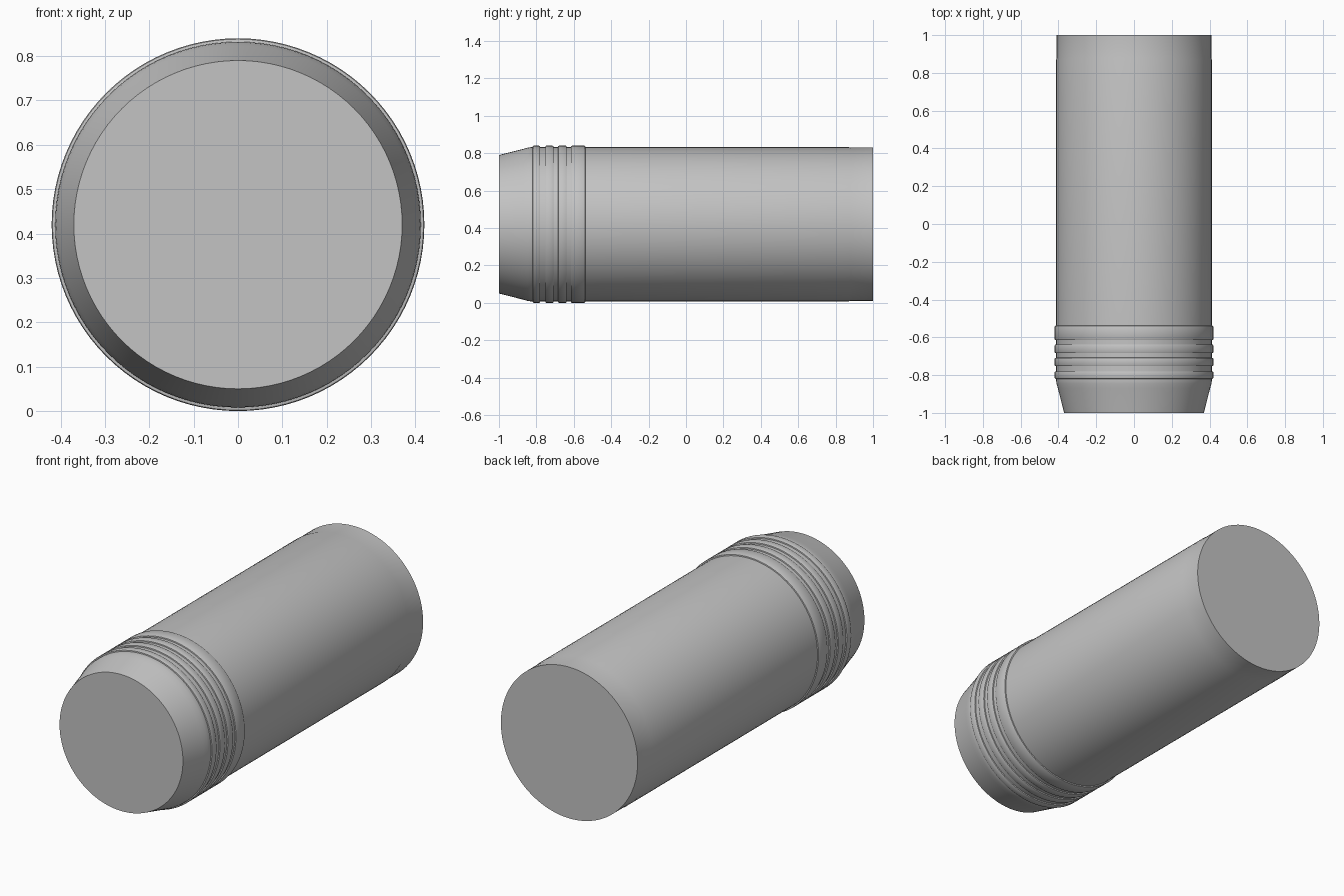
import bpy, bmesh, math
from mathutils import Matrix, Vector

default = bpy.data.objects.get("Cube")
if default:
    bpy.data.objects.remove(default, do_unlink=True)

SIDES = 96
BODY, RING, BEVEL = 0.412, 0.42, 0.005

grey = bpy.data.materials.new("plain_grey")
grey.use_nodes = True
colour = (0.55, 0.55, 0.55, 1)
grey.diffuse_color = colour
grey.node_tree.nodes["Principled BSDF"].inputs["Base Color"].default_value = colour

# Profile as (radius, y): closed nose, rounded taper, raised bands, long body
profile = [(0, -1), (0.37, -1), (0.403, -0.87), (0.410, -0.845), (BODY, -0.83)]
for start, end in [(-0.82, -0.78), (-0.752, -0.708), (-0.684, -0.638), (-0.615, -0.538)]:
    profile += [(BODY, start), (RING - 0.002, start + 0.001), (RING, start + BEVEL),
                (RING, end - BEVEL), (RING - 0.002, end - 0.001), (BODY, end)]
profile += [(BODY, 0.87), (0.41, 0.88), (0.41, 1), (0, 1)]

# Spin the profile around the long axis
bm = bmesh.new()
verts = [bm.verts.new((r, y, 0)) for r, y in profile]
edges = [bm.edges.new(pair) for pair in zip(verts, verts[1:])]
bmesh.ops.spin(bm, geom=verts + edges, cent=(0, 0, 0), axis=(0, 1, 0),
               angle=math.tau, steps=SIDES, use_duplicate=False)
bmesh.ops.remove_doubles(bm, verts=bm.verts, dist=0.0004)
bmesh.ops.recalc_face_normals(bm, faces=bm.faces)
bmesh.ops.transform(bm, matrix=Matrix.Translation(Vector((0, 0, RING))), verts=bm.verts)

mesh = bpy.data.meshes.new("banded_cylinder")
bm.to_mesh(mesh)
bm.free()
mesh.materials.append(grey)
body = bpy.data.objects.new("banded_cylinder", mesh)
bpy.context.collection.objects.link(body)
bpy.context.view_layer.objects.active = body
body.select_set(True)
bpy.ops.object.shade_smooth_by_angle(angle=math.radians(30))
